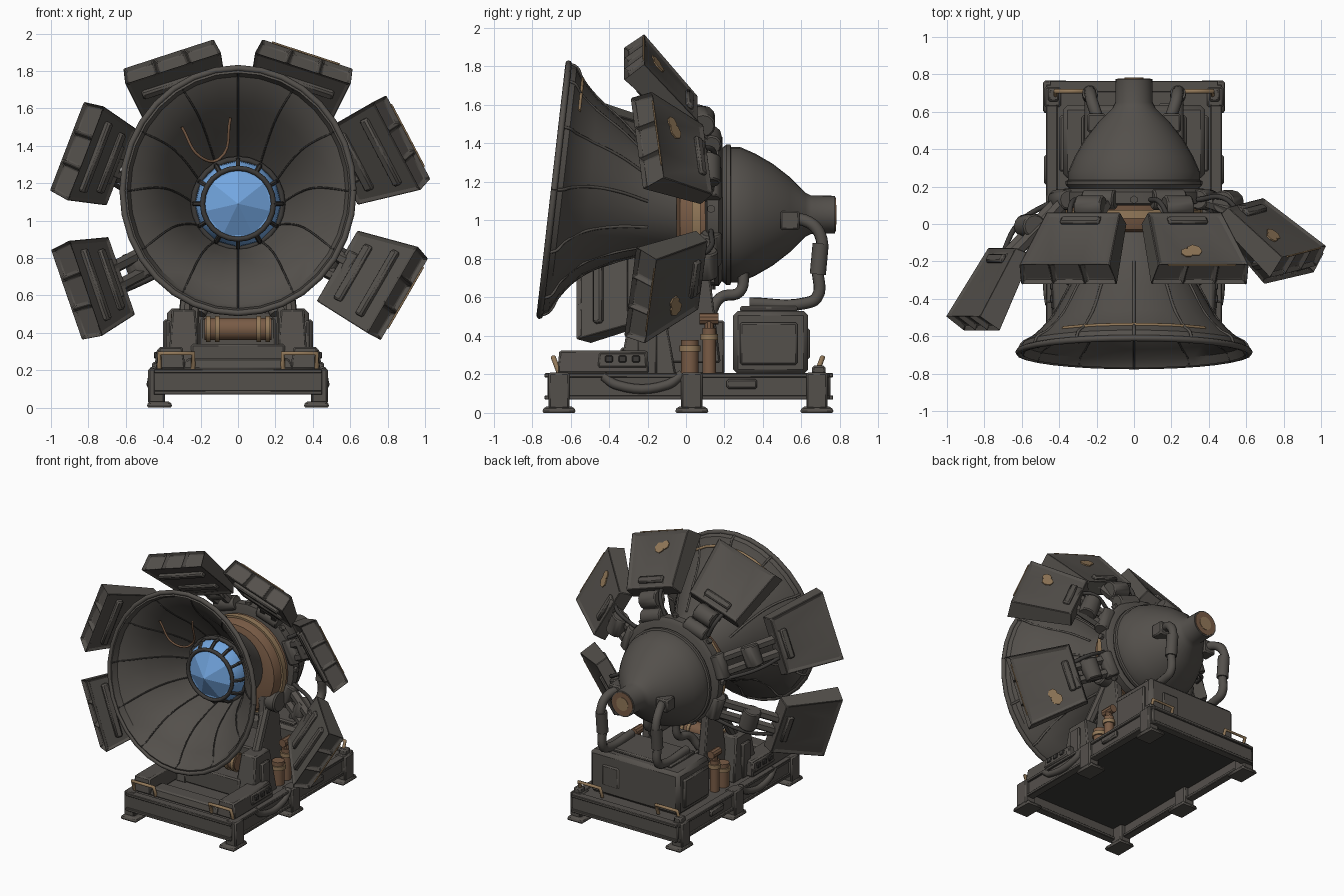
import bpy, bmesh, math
from mathutils import Vector, Matrix

if "Cube" in bpy.data.objects:
    bpy.data.objects.remove(bpy.data.objects["Cube"])


def mat(name, rgb):
    m = bpy.data.materials.new(name)
    m.use_nodes = True
    m.diffuse_color = (*rgb, 1)
    m.node_tree.nodes["Principled BSDF"].inputs["Base Color"].default_value = (*rgb, 1)
    return m


STEEL = mat("dark steel", (.088, .080, .071))
DARK = mat("dark seam", (.045, .042, .039))
RUST = mat("rust brown", (.19, .105, .06))
TAN = mat("worn tan", (.29, .19, .10))
BLUE = mat("blue glass", (.17, .38, .74))


def make(name, bm, material, bevel=0, angle=35):
    bmesh.ops.recalc_face_normals(bm, faces=bm.faces)
    me = bpy.data.meshes.new(name)
    bm.to_mesh(me)
    bm.free()
    me.materials.append(material)
    me.shade_smooth()
    me.set_sharp_from_angle(angle=math.radians(angle))
    ob = bpy.data.objects.new(name, me)
    bpy.context.collection.objects.link(ob)
    if bevel:
        b = ob.modifiers.new("edge", "BEVEL")
        b.width, b.segments = bevel, 1


def box(name, c, size, material=STEEL, bevel=.01, top=(1, 1), m=None):
    """Box, optionally with its top narrowed."""
    bm = bmesh.new()
    bmesh.ops.create_cube(bm, size=1)
    for v in bm.verts:
        if v.co.z > 0:
            v.co.x *= top[0]
            v.co.y *= top[1]
        v.co = Vector(a * b for a, b in zip(v.co, size)) + Vector(c)
    if m:
        bm.transform(m)
    make(name, bm, material, bevel)


def rod(name, a, b, r, material=STEEL, seg=16, r2=None, bevel=0, angle=35):
    a, b = Vector(a), Vector(b)
    bm = bmesh.new()
    bmesh.ops.create_cone(bm, cap_ends=True, segments=seg, radius1=r,
                          radius2=r if r2 is None else r2, depth=(b - a).length)
    q = (b - a).to_track_quat("Z", "Y").to_matrix().to_4x4()
    bm.transform(Matrix.Translation((a + b) / 2) @ q)
    make(name, bm, material, bevel, angle)


def tube(name, pts, r, material=STEEL, smooth=True):
    cu = bpy.data.curves.new(name, "CURVE")
    cu.dimensions, cu.bevel_depth, cu.bevel_resolution, cu.resolution_u = "3D", r, 2, 6
    sp = cu.splines.new("BEZIER" if smooth else "POLY")
    points = sp.bezier_points if smooth else sp.points
    points.add(len(pts) - 1)
    for p, co in zip(points, pts):
        p.co = co if smooth else (*co, 1)
        if smooth:
            p.handle_left_type = p.handle_right_type = "AUTO"
    cu.use_fill_caps = True
    cu.materials.append(material)
    ob = bpy.data.objects.new(name, cu)
    bpy.context.collection.objects.link(ob)
    bpy.ops.object.select_all(action="DESELECT")
    ob.select_set(True)
    bpy.context.view_layer.objects.active = ob
    bpy.ops.object.convert(target="MESH")


def ring_point(ring, a):
    """Point on a ring: centre y, centre z, radius, lean; leaning rings are slightly narrow."""
    y, z, r, lean = ring
    dz = r * math.sin(a)
    return Vector((r * math.cos(a) * (1 - lean / 2), y + lean * dz, z + dz))


def loft(name, rings, material=STEEL, seg=32):
    bm = bmesh.new()
    rows = [[bm.verts.new(ring_point(k, i * math.tau / seg)) for i in range(seg)] for k in rings]
    for p, q in zip(rows, rows[1:]):
        for i in range(seg):
            j = (i + 1) % seg
            bm.faces.new((p[i], p[j], q[j], q[i]))
    bm.faces.new(rows[0])
    bm.faces.new(rows[-1])
    make(name, bm, material)


def lathe(name, profile, z, material=STEEL, seg=32):
    loft(name, [(y, z, r, 0) for y, r in profile], material, seg)


# Flared horn: outer skin folded over the rim into the inner skin
outer = [(-.02, 1.07, .24, 0), (-.2, 1.1, .27, 0), (-.35, 1.15, .365, .06), (-.5, 1.175, .46, .09),
         (-.6, 1.17, .565, .11), (-.64, 1.16, .635, .115), (-.685, 1.16, .655, .115)]
inner = [(y - .012, z, r - .025, l) for y, z, r, l in reversed(outer[1:])]
loft("horn", outer + inner)
for i in range(12):
    a = i * math.tau / 12 + math.pi / 6
    tube("horn_inner_seam", [ring_point((y - .002, z, r, l), a) for y, z, r, l in inner], .005, DARK)
    tube("horn_outer_seam", [ring_point(k, a) for k in outer[1:]], .008)
for k, r, m in ((outer[-1], .017, STEEL), (outer[-3], .01, TAN)):
    arc = range(33) if m == STEEL else range(4, 13)
    tube("horn_rim_band", [ring_point(k, i * math.tau / 32) for i in arc], r, m, False)
tube("hanging_cable", [(-.3, -.53, 1.5), (-.2, -.5, 1.34), (-.1, -.45, 1.33), (-.04, -.5, 1.55)], .008, RUST)

# Caged lens in the throat
LZ = 1.09
lathe("lens_body", [(-.2, .235), (-.28, .228), (-.33, .195)], LZ, BLUE, 12)
rod("lens_front", (0, -.33, LZ), (0, -.42, LZ), .185, BLUE, 7, 0, 0, 3)
for y, r, t in ((-.34, .19, .014), (-.23, .238, .016)):
    tube("lens_cage_ring", [(r * math.cos(i * math.tau / 24), y, LZ + r * math.sin(i * math.tau / 24))
                            for i in range(25)], t, DARK, False)
for i in range(12):
    c, s = math.cos(i * math.tau / 12), math.sin(i * math.tau / 12)
    for p, q in (((.238, -.23), (.23, -.285)), ((.23, -.285), (.19, -.34))):
        rod("lens_cage_bar", (p[0] * c, p[1], LZ + p[0] * s), (q[0] * c, q[1], LZ + q[0] * s), .013, DARK, 6)

# Rusty drum, hub ring and rear tank
AZ = 1.03
lathe("rust_drum", [(-.05, .26), (-.03, .33), (.02, .35), (.12, .36)], AZ, RUST)
lathe("drum_band", [(.03, .365), (.075, .365)], AZ, TAN)
lathe("hub_ring", [(.1, .36), (.11, .4), (.17, .4), (.19, .37)], AZ + .03)
lathe("rear_tank", [(.18, .34), (.21, .365), (.23, .365), (.235, .352), (.28, .352), (.36, .317), (.45, .265),
                    (.54, .195), (.62, .115), (.65, .1), (.775, .098)], AZ)
lathe("nozzle_end", [(.77, .088), (.779, .088)], AZ, RUST)
lathe("nozzle_core", [(.775, .05), (.782, .05)], AZ, TAN)
for i in range(16):
    a = i * math.tau / 16
    c, s = math.cos(a), math.sin(a)
    rod("ring_bolt", (.39 * c, .13, AZ + .03 + .39 * s), (.42 * c, .13, AZ + .03 + .42 * s), .022, STEEL, 6)


def petal(x, y, z, theta, pitch, roll, patch=None):
    """Armoured petal with its arm; outer edge has three recesses."""
    th, ph, ro = (math.radians(k) for k in (theta, pitch, roll))
    R, T, Y = Vector((math.cos(th), 0, math.sin(th))), Vector((-math.sin(th), 0, math.cos(th))), Vector((0, 1, 0))
    v = R * math.cos(ph) - Y * math.sin(ph)
    w = R * math.sin(ph) + Y * math.cos(ph)
    u, w = T * math.cos(ro) - w * math.sin(ro), w * math.cos(ro) + T * math.sin(ro)
    M = Matrix((u, v, w)).transposed().to_4x4()
    M.translation = (x, y, z)
    bm = bmesh.new()
    g = {}
    for i in range(4):
        for j, (half, thick) in enumerate(((.22, .05), (.27, .068))):
            for k in (-1, 1):
                edge = .94 if k > 0 else 1
                g[i, j, k] = bm.verts.new(((i / 1.5 - 1) * half * edge, (j - .5) * .46 * edge, k * thick))
    ends, backs, fronts = [], [], []
    for i in range(3):
        for k, group in ((-1, fronts), (1, backs)):
            group.append(bm.faces.new((g[i, 0, k], g[i + 1, 0, k], g[i + 1, 1, k], g[i, 1, k])))
        for j in (0, 1):
            f = bm.faces.new((g[i, j, -1], g[i + 1, j, -1], g[i + 1, j, 1], g[i, j, 1]))
            if j:
                ends.append(f)
    for i in (0, 3):
        bm.faces.new((g[i, 0, -1], g[i, 1, -1], g[i, 1, 1], g[i, 0, 1]))
    bmesh.ops.recalc_face_normals(bm, faces=bm.faces)
    bmesh.ops.inset_individual(bm, faces=ends, thickness=.022, depth=-.03)
    for faces, t in ((backs, .035), (fronts, .03)):
        bmesh.ops.inset_region(bm, faces=faces, thickness=t, depth=-.012)
    bm.transform(M)
    make("petal", bm, STEEL, .005, 20)
    # Inner-face bars, back plate and worn paint
    box("petal_bar", (0, .1, -.06), (.4, .05, .04), m=M)
    box("petal_bar", (0, -.1, -.05), (.34, .06, .03), m=M)
    box("petal_back_plate", (0, -.15, .05), (.22, .05, .03), m=M)
    if patch:
        for d, r in ((0, .042), (.045, .034)):
            pu, pv = patch[0] + d, patch[1] + d * .4
            rod("wear_patch", M @ Vector((pu, pv, .05)), M @ Vector((pu, pv, .058)), r, TAN, 7)
        tube("worn_edge", [M @ Vector((k, .215, .064)) for k in (-.18, .2)], .005, TAN, False)
    # Arm with knuckles, from the hub ring
    hub = Vector((x, 0, z - 1.1)).normalized()
    root = hub * .4 + Vector((0, .13, AZ + .03))
    tip = M @ Vector((0, -.18, 0))
    mid = (root + tip) / 2 + w * .03
    for d in (-.05, .05):
        rod("arm_beam", root + T * d, tip + T * d, .035, STEEL, 6)
    for p, q, rr in ((root, .09, .055), (mid, .075, .065), (tip, .11, .045)):
        rod("arm_knuckle", p - T * q, p + T * q, rr, STEEL, 12, None, .008)
    tube("arm_hose", [root + T * .1, mid + T * .1 + w * .03, tip + T * .08], .014, DARK)


petal(.31, -.12, 1.70, 72, 43, 0, (.02, .09))
petal(-.31, -.12, 1.70, 108, 43, 0)
petal(.725, -.06, 1.36, 22, 40, 9, (.08, .04))
petal(.71, -.09, .67, -24, 42, -9, (-.13, -.02))
petal(-.765, -.34, 1.34, 159, 61, 0)
petal(-.765, -.34, .655, 199, 61, 0)

# Base frame, hollow from below
box("deck", (0, .015, .185), (.9, 1.45, .03))
box("deck_underside", (0, .015, .165), (.88, 1.42, .01), DARK, 0)
for s in (-1, 1):
    for name, z, t, wd in (("web", .135, .13, .03), ("top_lip", .195, .022, .06), ("bottom_lip", .08, .022, .06)):
        box("side_rail_" + name, (s * .44, .015, z), (wd, 1.46, t), bevel=.004)
        box("end_rail_" + name, (0, .015 + s * .72, z), (.9, wd, t), bevel=.004)
    for y in (-.66, .03, .68):
        box("foot_post", (s * .435, y, .115), (.09, .11, .19))
        box("foot_pad", (s * .42, y, .016), (.14, .18, .032), top=(.85, .85))
    tube("side_pipe", [(s * .45, -.43, .19), (s * .46, -.36, .145), (s * .46, -.1, .145), (s * .45, -.02, .2)], .025)
    box("rail_latch", (s * .465, .29, .15), (.03, .16, .05))

# Deck equipment, mirrored left and right
for s in (-1, 1):
    box("front_side_block", (s * .36, -.43, .265), (.16, .48, .12), top=(.8, .95))
    box("control_panel", (s * .42, -.33, .275), (.05, .26, .08), top=(.5, .95))
    for y in (-.4, -.33, -.26):
        box("control_button", (s * .437, y, .28), (.025, .04, .035), DARK, .004)
    box("pedestal", (s * .29, -.2, .36), (.17, .3, .33), top=(.75, .6))
    box("pedestal_rib", (s * .37, -.2, .33), (.03, .1, .27))
    box("yoke", (s * .24, .03, .57), (.07, .3, .62), top=(.8, .5))
    rod("yoke_pivot", (s * .2, .03, .83), (s * .34, .03, .83), .08, STEEL, 14, None, .01)
    rod("yoke_strut", (s * .3, -.28, .34), (s * .25, 0, .8), .035, STEEL, 8)
    # Rusty pistons, one with a T head
    for y, top, r in ((.02, .38, .045), (.12, .44, .035)):
        rod("rust_piston", (s * .33, y, .2), (s * .33, y, top), r, RUST, 12)
        rod("piston_collar", (s * .33, y, top - .06), (s * .33, y, top - .03), r + .01, TAN, 12)
    rod("piston_stem", (s * .33, .12, .44), (s * .33, .12, .5), .025, RUST, 10)
    rod("piston_head", (s * .33, .07, .49), (s * .33, .17, .49), .03, RUST, 10)
    for y, d in ((-.66, -1), (.68, 1)):
        tube("grab_handle", [(s * .24, y, .21), (s * .24, y + .03 * d, .29), (s * .42, y + .03 * d, .29),
                             (s * .42, y, .21)], .013, TAN, False)
    # Return pipe from tank down to rear box
    box("pipe_flange", (s * .2, .54, AZ - .03), (.1, .1, .1))
    tube("return_pipe", [(s * .16, .48, 1.0), (s * .22, .64, .99), (s * .235, .705, .9), (s * .235, .685, .75),
                         (s * .235, .68, .6), (s * .235, .62, .57), (s * .235, .33, .57)], .032)
    rod("pipe_collar", (s * .235, .7, .88), (s * .235, .685, .72), .042)
    tube("drain_hose", [(s * .12, .3, .74), (s * .13, .28, .63), (s * .15, .18, .6), (s * .2, .12, .5)], .03)
    box("rear_box_rib", (s * .385, .43, .36), (.03, .3, .22))
    box("rear_corner_post", (s * .43, .69, .22), (.06, .07, .05))
box("front_step", (0, -.6, .235), (.6, .14, .06), top=(.9, .8))
box("rear_box", (0, .44, .365), (.76, .39, .33), bevel=.025)
box("rear_box_lid", (0, .43, .54), (.56, .3, .03))
box("rear_hatch", (.2, .635, .36), (.14, .02, .16))
box("centre_block", (0, .05, .34), (.4, .3, .28))
rod("roller", (-.18, -.24, .42), (.18, -.24, .42), .06, RUST, 20)
for x in (-.16, -.11, .11, .16):
    rod("roller_band", (x - .012, -.24, .42), (x + .012, -.24, .42), .07, TAN, 20)
box("roller_bed", (0, -.24, .27), (.5, .2, .14))
